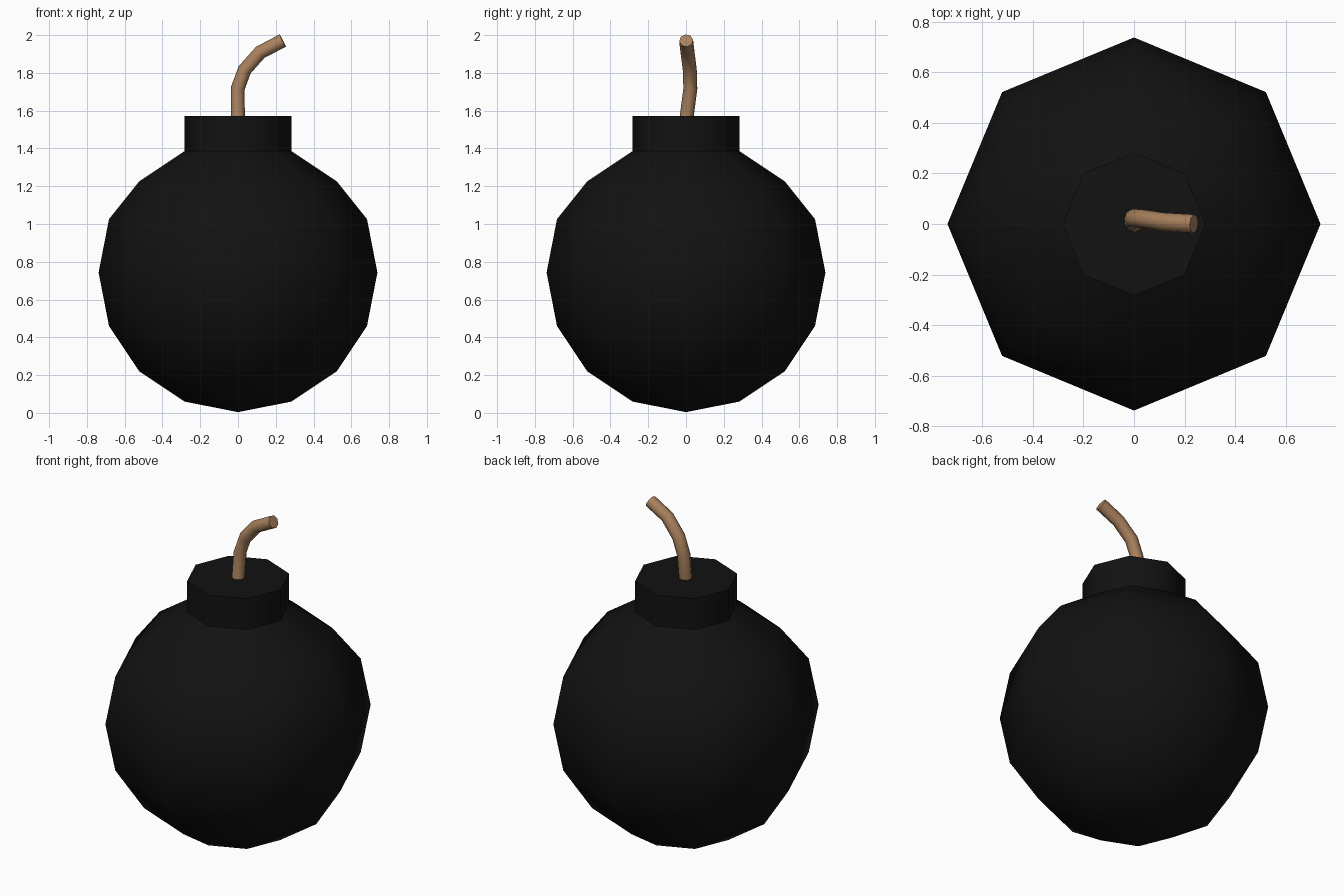
import bpy, bmesh
from math import cos, sin, pi, radians

if "Cube" in bpy.data.objects:
    bpy.data.objects.remove(bpy.data.objects["Cube"])

SIDES = 8


def material(name, color):
    m = bpy.data.materials.new(name)
    m.diffuse_color = color
    m.use_nodes = True
    m.node_tree.nodes["Principled BSDF"].inputs["Base Color"].default_value = m.diffuse_color
    return m


def shade(obj, angle):
    bpy.ops.object.select_all(action='DESELECT')
    obj.select_set(True)
    bpy.context.view_layer.objects.active = obj
    bpy.ops.object.shade_smooth_by_angle(angle=radians(angle))


def link_mesh(name, bm, mat):
    bmesh.ops.recalc_face_normals(bm, faces=bm.faces[:])
    mesh = bpy.data.meshes.new(name)
    bm.to_mesh(mesh)
    bm.free()
    mesh.materials.append(mat)
    obj = bpy.data.objects.new(name, mesh)
    bpy.context.collection.objects.link(obj)
    return obj


black = material("black_iron", (0.006, 0.006, 0.006, 1))
tan = material("fuse_cord", (0.40, 0.22, 0.11, 1))

# Body: eight-sided ball with a straight neck and a flat cap
profile = [(0.283, 0.06), (0.523, 0.22), (0.683, 0.46), (0.738, 0.743),
           (0.683, 1.026), (0.523, 1.226), (0.283, 1.386), (0.283, 1.573)]
bm = bmesh.new()
rings = [[bm.verts.new((r * cos(2 * pi * i / SIDES), r * sin(2 * pi * i / SIDES), z))
          for i in range(SIDES)] for r, z in profile]
pole = bm.verts.new((0, 0, 0.004))
for i in range(SIDES):
    j = (i + 1) % SIDES
    bm.faces.new((pole, rings[0][j], rings[0][i]))
    for low, high in zip(rings, rings[1:]):
        bm.faces.new((low[i], low[j], high[j], high[i]))
bm.faces.new(rings[-1])
shade(link_mesh("bomb_body", bm, black), 50)

# Fuse: bent cord swept along a short path, closed at both ends
path = [(0, 0.0, 1.54), (-0.002, 0.023, 1.716), (0.035, 0.02, 1.816),
        (0.118, 0.008, 1.909), (0.237, 0.001, 1.971)]
curve = bpy.data.curves.new("fuse_path", 'CURVE')
curve.dimensions = '3D'
curve.bevel_depth = 0.037
curve.bevel_resolution = 2
curve.use_fill_caps = True
spline = curve.splines.new('POLY')
spline.points.add(len(path) - 1)
for point, co in zip(spline.points, path):
    point.co = (*co, 1)
fuse_curve = bpy.data.objects.new("fuse_path", curve)
bpy.context.collection.objects.link(fuse_curve)
bpy.context.view_layer.update()
bm = bmesh.new()
bm.from_mesh(fuse_curve.to_mesh())
fuse_curve.to_mesh_clear()
bpy.data.objects.remove(fuse_curve)
bmesh.ops.remove_doubles(bm, verts=bm.verts[:], dist=0.0001)
shade(link_mesh("fuse", bm, tan), 50)
